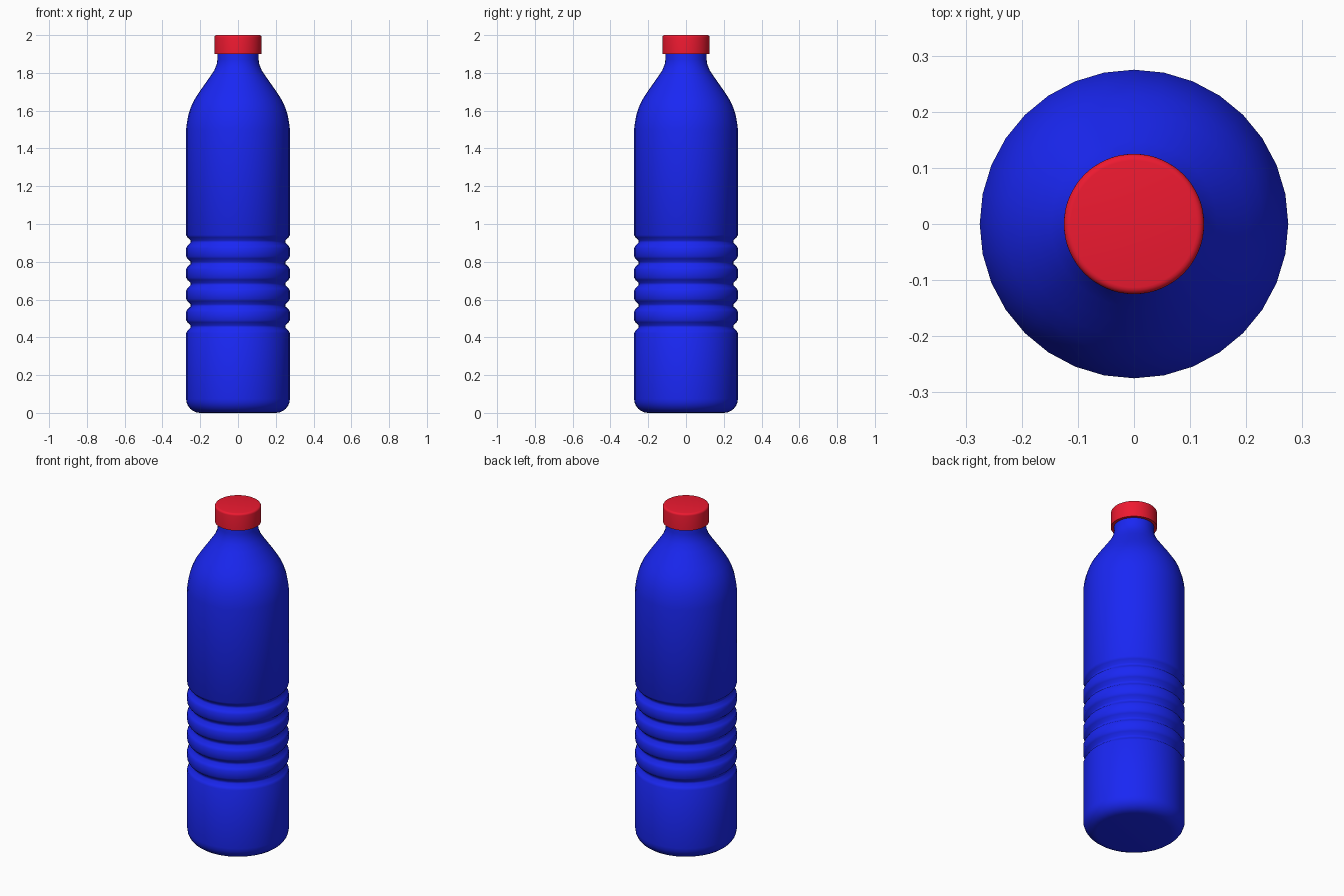
import bpy, bmesh, math
from mathutils import Matrix

if "Cube" in bpy.data.objects:
    bpy.data.objects.remove(bpy.data.objects["Cube"])


def material(name, color):
    m = bpy.data.materials.new(name)
    m.diffuse_color = color
    m.use_nodes = True
    m.node_tree.nodes["Principled BSDF"].inputs["Base Color"].default_value = m.diffuse_color
    return m


def lathe(name, profile, sides, mat, angle):
    # Spin an (r, z) profile into a closed solid of revolution
    bm = bmesh.new()
    rings = []
    for r, z in profile:
        rings.append([bm.verts.new((r * math.cos(2 * math.pi * i / sides),
                                    r * math.sin(2 * math.pi * i / sides), z))
                      for i in range(sides)])
    for a, b in zip(rings, rings[1:]):
        for i in range(sides):
            j = (i + 1) % sides
            bm.faces.new((a[i], a[j], b[j], b[i]))
    bm.faces.new(rings[0][::-1])
    bm.faces.new(rings[-1])
    mesh = bpy.data.meshes.new(name)
    bm.to_mesh(mesh)
    bm.free()
    obj = bpy.data.objects.new(name, mesh)
    bpy.context.collection.objects.link(obj)
    mesh.materials.append(mat)
    bpy.ops.object.select_all(action='DESELECT')
    obj.select_set(True)
    bpy.context.view_layer.objects.active = obj
    bpy.ops.object.shade_smooth_by_angle(angle=math.radians(angle))
    return obj


def arc(r, z, radius, start, end, steps):
    # Rounded profile corner centred on (r, z)
    return [(r + radius * math.cos(math.radians(start + (end - start) * i / steps)),
             z + radius * math.sin(math.radians(start + (end - start) * i / steps)))
            for i in range(steps + 1)]


blue = material("bottle_blue", (0.01, 0.02, 0.9, 1))
red = material("cap_red", (0.85, 0.01, 0.03, 1))

# Bottle body: rounded base, five grip grooves, shoulder and neck
R = 0.275
profile = arc(R - 0.075, 0.075, 0.075, -90, 0, 6)
for i in range(5):
    z = 0.457 + i * 0.1125
    profile += [(R, z - 0.035), (R - 0.007, z - 0.022), (R - 0.024, z - 0.006),
                (R - 0.024, z + 0.006), (R - 0.007, z + 0.022), (R, z + 0.035)]
profile += [(R, 1.50), (0.270, 1.54), (0.262, 1.58), (0.249, 1.62), (0.230, 1.66),
            (0.204, 1.70), (0.176, 1.74), (0.148, 1.78), (0.125, 1.815),
            (0.113, 1.845), (0.109, 1.87), (0.109, 1.92)]
lathe("bottle_body", profile, 32, blue, 50)

# Screw cap with a softened top edge
cap = [(0.125, 1.90)] + arc(0.113, 1.988, 0.012, 0, 90, 4)
lathe("cap", cap, 64, red, 40)
